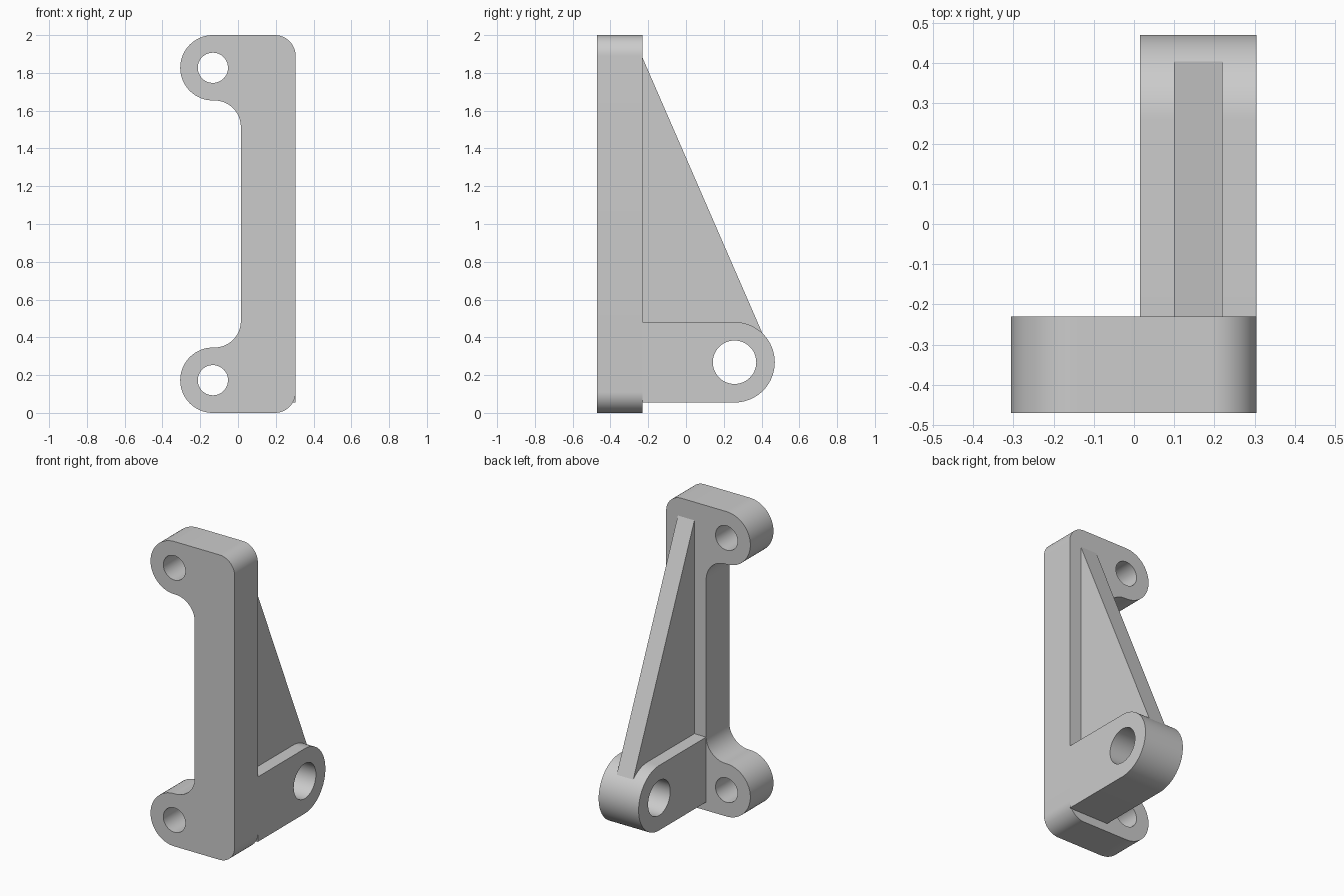
import bpy, bmesh
from math import sin, cos, radians

cube = bpy.data.objects.get("Cube")
if cube:
    bpy.data.objects.remove(cube, do_unlink=True)

# Single grey material
grey = bpy.data.materials.new("plain grey")
grey.use_nodes = True
color = (0.6, 0.6, 0.6, 1)
grey.diffuse_color = color
grey.node_tree.nodes["Principled BSDF"].inputs["Base Color"].default_value = color


def arc(u, v, r, start, end, steps=16):
    angles = [radians(start + (end - start) * i / steps) for i in range(steps + 1)]
    return [(u + r * cos(a), v + r * sin(a)) for a in angles]


def circle(u, v, r):
    return arc(u, v, r, 0, 360, 48)[:-1]


def extrude_profile(name, loops, axis, low, high):
    """Fill an outline with its holes and extrude it along x or y."""
    def place(u, v, w):
        return (w, u, v) if axis == "x" else (u, w, v)

    bm = bmesh.new()
    for loop in loops:
        verts = [bm.verts.new(place(u, v, low)) for u, v in loop]
        for i, vert in enumerate(verts):
            bm.edges.new((verts[i - 1], vert))
    bmesh.ops.triangle_fill(bm, edges=bm.edges[:], use_beauty=True)
    result = bmesh.ops.extrude_face_region(bm, geom=bm.faces[:], use_keep_orig=True)
    moved = [g for g in result["geom"] if isinstance(g, bmesh.types.BMVert)]
    bmesh.ops.translate(bm, verts=moved, vec=place(0, 0, high - low))
    bmesh.ops.recalc_face_normals(bm, faces=bm.faces[:])
    mesh = bpy.data.meshes.new(name)
    bm.to_mesh(mesh)
    bm.free()
    mesh.materials.append(grey)
    obj = bpy.data.objects.new(name, mesh)
    bpy.context.collection.objects.link(obj)
    bpy.ops.object.select_all(action="DESELECT")
    obj.select_set(True)
    bpy.context.view_layer.objects.active = obj
    bpy.ops.object.shade_smooth_by_angle(angle=radians(30))
    return obj


back, front = -0.23, -0.47
inner, outer = 0.015, 0.305
ear_x, ear_z, ear_r = -0.133, 0.173, 0.173
fillet = 0.14

# Mounting plate: lower half of the outline, mirrored about mid height
lower = (arc(inner - fillet, 2 * ear_r + fillet, fillet, 0, -90)
         + arc(ear_x, ear_z, ear_r, 90, 270, 32)
         + arc(outer - 0.11, 0.11, 0.11, -90, 0))
upper = [(u, 2 - v) for u, v in reversed(lower)]
holes = [circle(ear_x, z, 0.08) for z in (ear_z, 2 - ear_z)]
extrude_profile("mounting_plate", [lower + upper] + holes, "y", front, back)

# Pivot arm with a rounded end and a bore
arm_y, arm_z, arm_r = 0.257, 0.268, 0.213
arm = ([(back, arm_z - arm_r)] + arc(arm_y, arm_z, arm_r, -90, 90, 40)
       + [(back, arm_z + arm_r)])
extrude_profile("pivot_arm", [arm, circle(arm_y, arm_z, 0.115)], "x", inner, outer)

# Triangular stiffening rib, its foot sunk into the arm
rib = [(back, 0.42), (0.405, 0.42), (back, 1.88)]
extrude_profile("stiffening_rib", [rib], "x", 0.1, 0.22)
